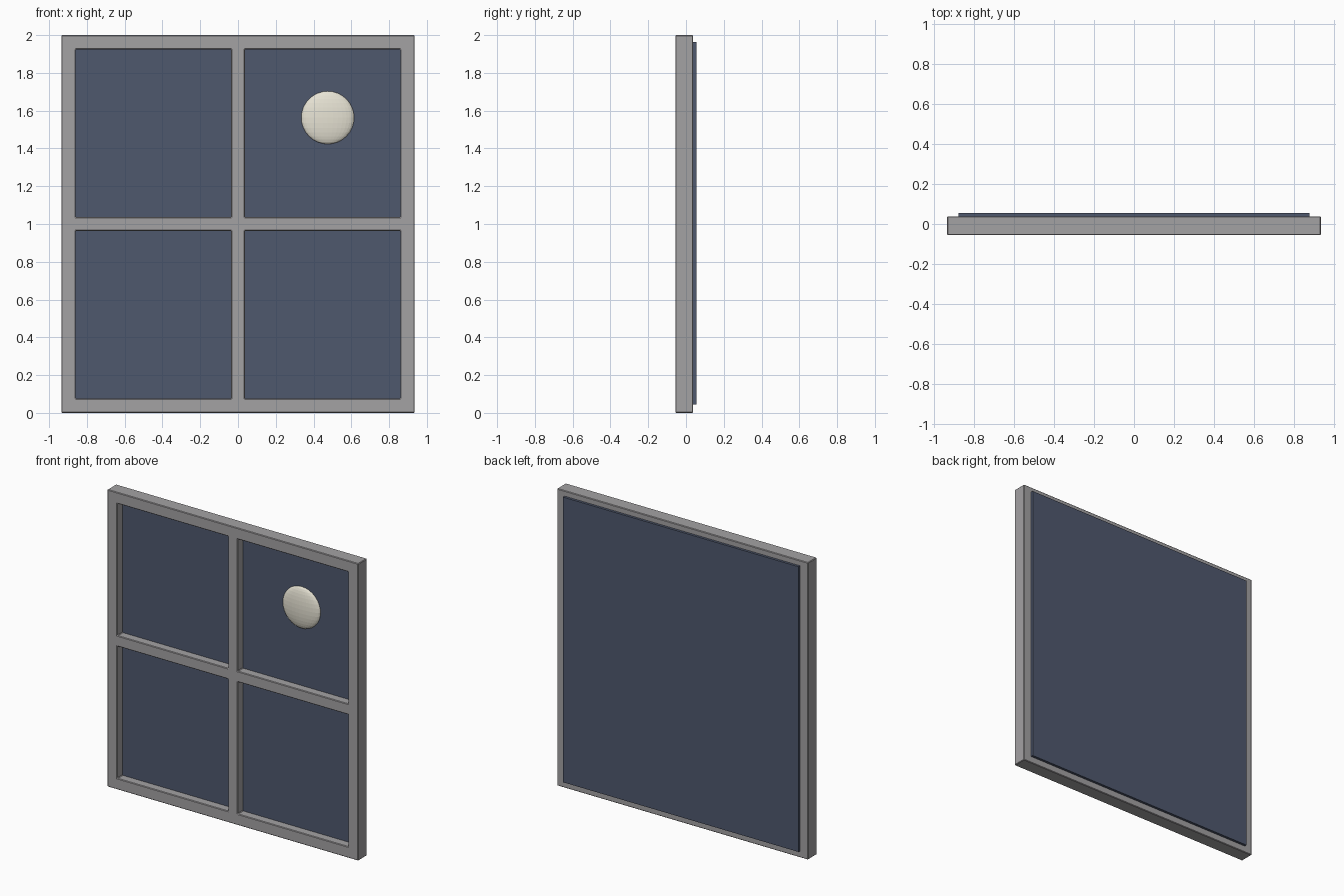
import bpy
import bmesh
from mathutils import Matrix

cube = bpy.data.objects.get("Cube")
if cube:
    bpy.data.objects.remove(cube, do_unlink=True)


def material(name, rgb):
    mat = bpy.data.materials.new(name)
    mat.use_nodes = True
    color = (*rgb, 1.0)
    mat.diffuse_color = color
    mat.node_tree.nodes["Principled BSDF"].inputs["Base Color"].default_value = color
    return mat


def add_object(name, bm, mat):
    bmesh.ops.recalc_face_normals(bm, faces=bm.faces)
    mesh = bpy.data.meshes.new(name)
    bm.to_mesh(mesh)
    bm.free()
    mesh.materials.append(mat)
    obj = bpy.data.objects.new(name, mesh)
    bpy.context.collection.objects.link(obj)
    return obj


frame_gray = material("frame gray", (0.37, 0.36, 0.37))
night_blue = material("night blue", (0.078, 0.098, 0.155))
pale_cream = material("pale cream", (0.80, 0.77, 0.66))

FRONT, BACK = -0.056, 0.038

# Window frame: a grid of cells with the four panes left open, given depth
xs = [-0.935, -0.86, -0.036, 0.036, 0.86, 0.935]
zs = [0.0, 0.075, 0.964, 1.036, 1.925, 2.0]
bm = bmesh.new()
grid = [[bm.verts.new((x, FRONT, z)) for z in zs] for x in xs]
for i in range(5):
    for j in range(5):
        if not (i % 2 and j % 2):
            bm.faces.new((grid[i][j], grid[i + 1][j], grid[i + 1][j + 1], grid[i][j + 1]))
solid = bmesh.ops.extrude_face_region(bm, geom=bm.faces[:])
moved = [v for v in solid["geom"] if isinstance(v, bmesh.types.BMVert)]
bmesh.ops.translate(bm, vec=(0, BACK - FRONT, 0), verts=moved)
frame = add_object("window_frame", bm, frame_gray)
bevel = frame.modifiers.new("soft_edges", "BEVEL")
bevel.width = 0.004
bevel.segments = 1
bevel.limit_method = "ANGLE"

# Night sky panel set into the back of the frame
bm = bmesh.new()
bmesh.ops.create_cube(bm, size=1.0)
bmesh.ops.transform(bm, verts=bm.verts,
                    matrix=Matrix.Translation((0, 0.0275, 1.004)) @ Matrix.Diagonal((1.755, 0.055, 1.92, 1)))
add_object("sky_panel", bm, night_blue)

# Flattened moon in the upper pane
bm = bmesh.new()
bmesh.ops.create_uvsphere(bm, u_segments=32, v_segments=16, radius=0.14)
bmesh.ops.transform(bm, verts=bm.verts,
                    matrix=Matrix.Translation((0.475, 0.0, 1.563)) @ Matrix.Diagonal((1, 0.22, 1, 1)))
add_object("moon", bm, pale_cream)
